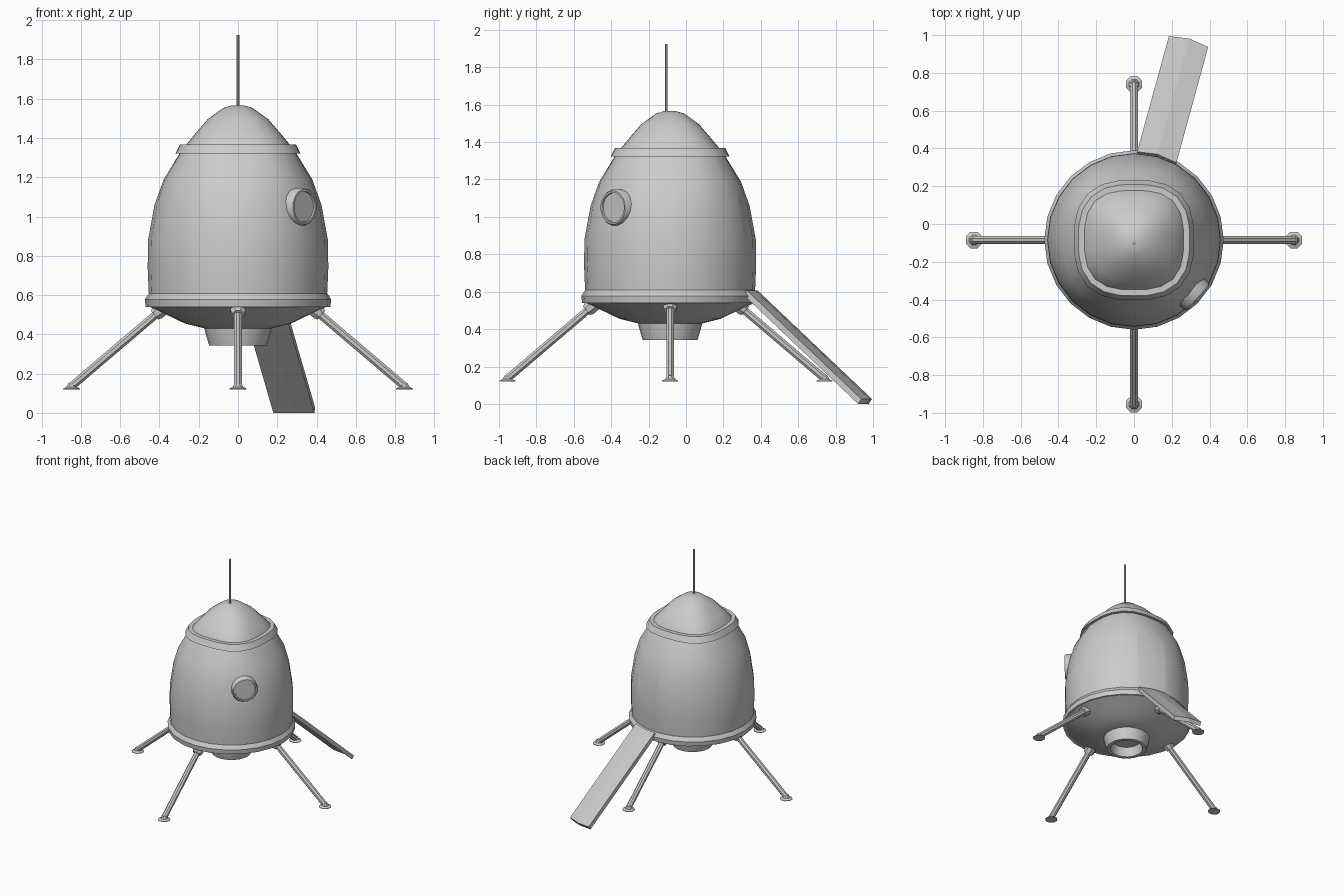
import bpy, bmesh
from math import sin, cos, pi, radians
from mathutils import Vector

if "Cube" in bpy.data.objects:
    bpy.data.objects.remove(bpy.data.objects["Cube"])

CY = -0.085   # y of the hull axis


def make(name, bm, smooth=True):
    bmesh.ops.recalc_face_normals(bm, faces=bm.faces)
    me = bpy.data.meshes.new(name)
    bm.to_mesh(me)
    bm.free()
    ob = bpy.data.objects.new(name, me)
    bpy.context.collection.objects.link(ob)
    if smooth:
        bpy.ops.object.select_all(action='DESELECT')
        ob.select_set(True)
        bpy.context.view_layer.objects.active = ob
        bpy.ops.object.shade_smooth_by_angle(angle=radians(32))
    return ob


def lathe(name, rows, n=24, closed=False):
    """rows of (radius, z, squareness); squareness 2 is round, more is boxier"""
    bm = bmesh.new()
    rings = []
    for r, z, e in rows:
        ring = []
        for i in range(n):
            c, s = cos(2 * pi * i / n), sin(2 * pi * i / n)
            k = r / (abs(c) ** e + abs(s) ** e) ** (1 / e)
            ring.append(bm.verts.new((k * c, CY + k * s, z)))
        rings.append(ring)
    pairs = list(zip(rings, rings[1:])) + ([(rings[-1], rings[0])] if closed else [])
    for a, b in pairs:
        for i in range(n):
            j = (i + 1) % n
            bm.faces.new((a[i], a[j], b[j], b[i]))
    if not closed:
        bm.faces.new(rings[0])
        bm.faces.new(rings[-1])
    return make(name, bm)


def tube(name, a, b, rows, n=8):
    """solid along a->b; rows of (distance fraction, radius)"""
    a, b = Vector(a), Vector(b)
    q = (b - a).to_track_quat('Z', 'Y')
    bm = bmesh.new()
    rings = []
    for t, r in rows:
        rings.append([bm.verts.new(a.lerp(b, t) + q @ Vector(
            (r * cos(2 * pi * (i + .5) / n), r * sin(2 * pi * (i + .5) / n), 0))) for i in range(n)])
    for u, v in zip(rings, rings[1:]):
        for i in range(n):
            j = (i + 1) % n
            bm.faces.new((u[i], u[j], v[j], v[i]))
    bm.faces.new(rings[0])
    bm.faces.new(rings[-1])
    return make(name, bm)


# Hull: rounded belly to a squarer shoulder
hull = lathe("hull", [(.17, .43, 2), (.27, .455, 2), (.36, .498, 2), (.45, .54, 2), (.455, .62, 2),
                      (.46, .74, 2), (.458, .88, 2), (.425, 1.06, 2.1), (.378, 1.19, 2.3),
                      (.292, 1.33, 2.7)])
lathe("base_ring", [(.43, .54, 2), (.47, .54, 2), (.475, .577, 2), (.455, .608, 2), (.43, .608, 2)],
      closed=True)
lathe("nose_collar", [(.27, 1.322, 2.7), (.318, 1.322, 2.7), (.295, 1.368, 2.7), (.26, 1.368, 2.9)],
      closed=True)
lathe("nose_dome", [(.275, 1.33, 2.9), (.265, 1.365, 2.9), (.215, 1.425, 2.8), (.155, 1.495, 2.6),
                    (.075, 1.553, 2.2), (.03, 1.566, 2)])
# Engine nozzle with a hollow mouth
lathe("engine_nozzle", [(.172, .44, 2), (.168, .415, 2), (.147, .343, 2), (.12, .343, 2),
                        (.105, .415, 2)])

# Doorway at the back, slightly to the right
d = Vector((.265, .964, 0)).normalized()
p = Vector((d.y, -d.x, 0))
axis = Vector((0, CY, 0))
bm = bmesh.new()
bmesh.ops.create_cube(bm, size=1)
for v in bm.verts:
    x, y, z = v.co
    v.co = axis + d * (.32 + x * .48) + p * (y * .215) + Vector((0, 0, .83 + z * .46))
cutter = make("door_cutter", bm, False)
cutter.hide_render = True
cutter.hide_viewport = False
mod = hull.modifiers.new("doorway", 'BOOLEAN')
mod.object = cutter
mod.operation = 'DIFFERENCE'
mod.solver = 'EXACT'
bpy.ops.object.select_all(action='DESELECT')
hull.select_set(True)
bpy.context.view_layer.objects.active = hull
bpy.ops.object.modifier_apply(modifier=mod.name)
bpy.data.objects.remove(cutter)

# Ramp: the lowered door, with bowed ends
bm = bmesh.new()
cols = []
for s in (-1, 0, 1):
    bow = .016 * (1 - s * s)
    pts = [(.455 + bow, .607), (1.09 + bow, .026), (1.072 + bow, .0), (.437 + bow, .582)]
    cols.append([bm.verts.new(axis + d * r + p * (s * .108) + Vector((0, 0, z))) for r, z in pts])
for a, b in zip(cols, cols[1:]):
    for i in range(4):
        j = (i + 1) % 4
        bm.faces.new((a[i], a[j], b[j], b[i]))
bm.faces.new(cols[0])
bm.faces.new(cols[-1])
make("ramp", bm, False)

# Porthole with a recessed pane
w = Vector((cos(radians(-42)), sin(radians(-42)), 0))
c = axis + Vector((0, 0, 1.05))
tube("porthole", c + w * .32, c + w * .457,
     [(0, .098), (.9, .098), (1, .09), (1, .08), (.93, .078)], 16)

# Antenna
tube("antenna", (0, -.105, 1.55), (0, -.105, 1.925), [(0, .008), (1, .008)])

# Four landing legs with sockets and foot pads
for name, u, o in (("right", (1, 0), CY), ("left", (-1, 0), CY),
                   ("front", (0, -1), -.107), ("back", (0, 1), -.107)):
    def at(r, z):
        return Vector((u[0] * r, o + u[1] * r, z))
    tube(name + "_leg", at(.39, .525), at(.845, .138), [(0, .022), (1, .022)])
    tube(name + "_leg_socket", at(.37, .545), at(.425, .498), [(0, .04), (.75, .04), (1, .032)])
    tube(name + "_foot_pad", at(.847, .12), at(.847, .152),
         [(0, .047), (.12, .047), (.4, .028), (1, .018)])
